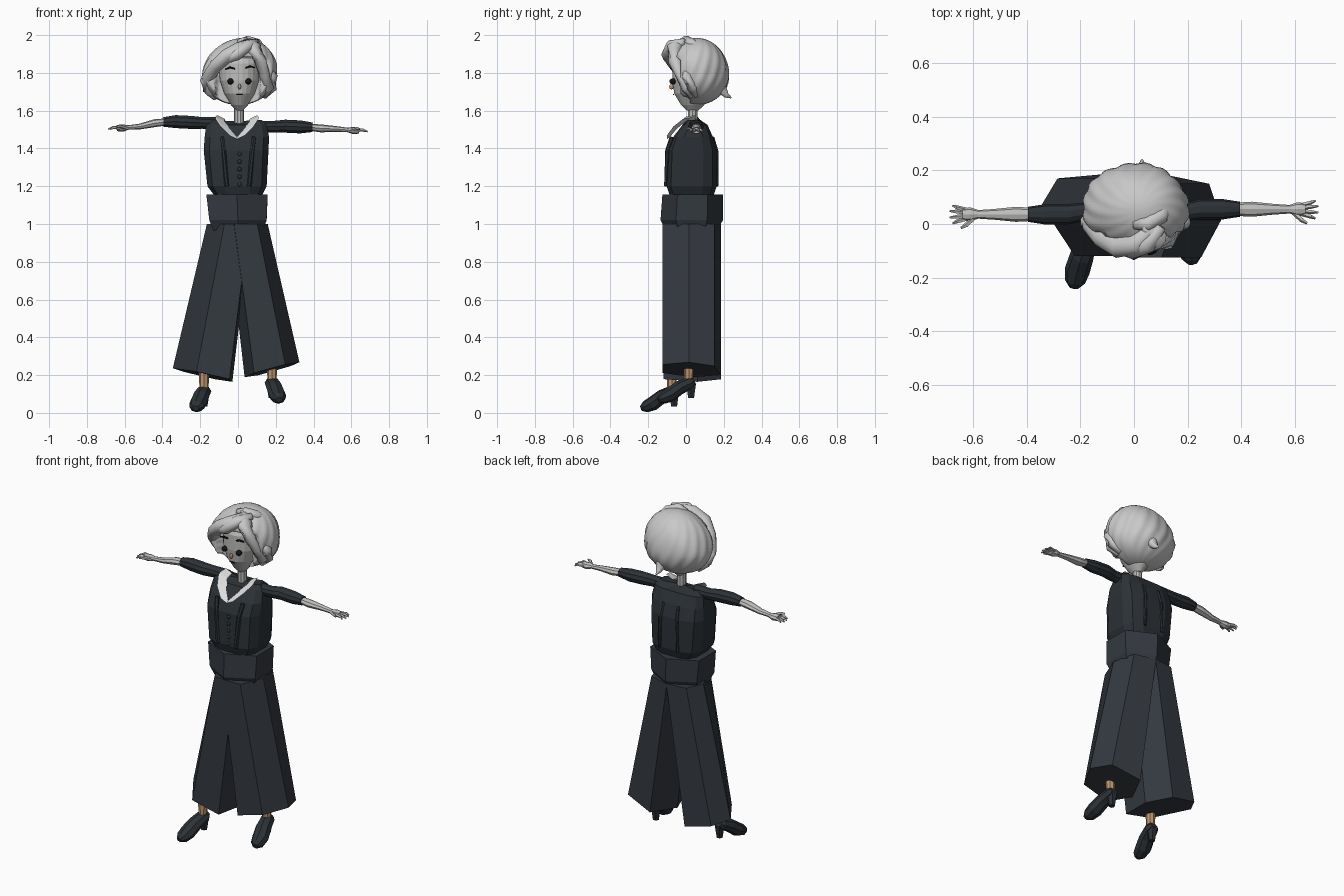
import bpy, bmesh, math
from mathutils import Vector

if "Cube" in bpy.data.objects:
    bpy.data.objects.remove(bpy.data.objects["Cube"])


def material(name, r, g, b):
    m = bpy.data.materials.new(name)
    m.use_nodes = True
    m.diffuse_color = (r, g, b, 1)
    m.node_tree.nodes["Principled BSDF"].inputs["Base Color"].default_value = (r, g, b, 1)
    return m


CLOTH = material("charcoal trousers", .034, .041, .051)
JACKET = material("dark jacket", .025, .031, .037)
SKIN = material("pale skin", .52, .52, .51)
HAIR = material("silver hair", .58, .58, .58)
WHITE = material("white collar", .74, .74, .74)
BLACK = material("black", .008, .008, .008)
TAN = material("tan skin", .52, .31, .16)


def loft(name, rings, mat, smooth=False):
    """Skin a list of equal rings and close both ends."""
    bm = bmesh.new()
    rows = [[bm.verts.new(p) for p in ring] for ring in rings]
    n = len(rows[0])
    for a, b in zip(rows, rows[1:]):
        for i in range(n):
            j = (i + 1) % n
            bm.faces.new((a[i], a[j], b[j], b[i]))
    for row in (rows[0], rows[-1]):
        mid = bm.verts.new(sum((v.co for v in row), Vector()) / n)
        for i in range(n):
            bm.faces.new((row[i], row[(i + 1) % n], mid))
    bmesh.ops.recalc_face_normals(bm, faces=bm.faces)
    me = bpy.data.meshes.new(name)
    bm.to_mesh(me)
    bm.free()
    me.materials.append(mat)
    me.polygons.foreach_set("use_smooth", [smooth] * len(me.polygons))
    ob = bpy.data.objects.new(name, me)
    bpy.context.collection.objects.link(ob)
    return ob


def oval(x, y, z, rx, ry, n, phase=0.0, power=1.0):
    """Horizontal ring; a power under one squares it off."""
    ring = []
    for i in range(n):
        a = math.tau * i / n + phase
        c, s = math.cos(a), math.sin(a)
        ring.append(Vector((x + rx * math.copysign(abs(c) ** power, c),
                            y + ry * math.copysign(abs(s) ** power, s), z)))
    return ring


def tube(name, path, mat, n=8, flat=1.0, smooth=False):
    """Sweep a circle along points given as (x, y, z, radius)."""
    pts = [Vector(p[:3]) for p in path]
    rings = []
    for i, p in enumerate(pts):
        d = pts[min(i + 1, len(pts) - 1)] - pts[max(i - 1, 0)]
        side = d.cross(Vector((0, 0, 1))).normalized()
        if side.length < .5:
            side = Vector((1, 0, 0))
        up = side.cross(d).normalized()
        r = path[i][3]
        rings.append([p + side * r * math.cos(math.tau * k / n)
                      + up * r * flat * math.sin(math.tau * k / n) for k in range(n)])
    return loft(name, rings, mat, smooth)


def ball(name, x, y, z, r, mat, sx=1, sy=1, sz=1):
    bpy.ops.mesh.primitive_uv_sphere_add(segments=12, ring_count=8, radius=r, location=(x, y, z))
    ob = bpy.context.object
    ob.name = name
    ob.scale = (sx, sy, sz)
    ob.data.materials.append(mat)
    bpy.ops.object.shade_smooth()
    return ob


# Wide six-sided trouser legs, cut square to their slanted axes
def trouser(name, outline, cx, top_x, low_z, slope):
    low = [(x, y, low_z + slope * (x - cx) - .06 * y) for x, y in outline]
    top = [(top_x + (x - cx) * .74, y, 1.0) for x, y in outline]
    loft(name, [low, top], CLOTH)


trouser("right_trouser_leg", [(-.345, .07), (-.22, -.12), (-.045, -.12),
                              (-.03, .06), (-.12, .185), (-.285, .17)], -.19, -.05, .205, -.23)
trouser("left_trouser_leg", [(.325, .015), (.25, -.125), (.085, -.125),
                             (.035, .03), (.11, .185), (.28, .15)], .18, .05, .23, .27)

# Hip band
loft("hip_band", [oval(0, .03, .965, .15, .135, 6, .52),
                  oval(0, .03, 1.02, .175, .165, 6, .52),
                  oval(-.005, .035, 1.155, .187, .16, 6, .52)], CLOTH)

# Jacket body: left x, right x, front y, back y, z
rings = []
for x0, x1, y0, y1, z in [(-.12, .125, -.085, .145, 1.14), (-.165, .155, -.105, .165, 1.2),
                          (-.185, .165, -.098, .165, 1.39), (-.18, .168, -.07, .145, 1.46),
                          (-.172, .155, -.02, .115, 1.525), (-.15, .13, .0, .085, 1.55)]:
    rings.append(oval((x0 + x1) / 2, (y0 + y1) / 2, z, (x1 - x0) / 2, (y1 - y0) / 2,
                      12, math.pi / 12, .6))
for p in rings[-1]:
    if abs(p.x) < .09:
        p.z -= .02
loft("jacket_body", rings, JACKET)

# Front panels, button row and back seam
for s, name in ((-1, "right"), (1, "left")):
    tube(name + "_front_edge", [(s * .085, -.075, 1.46, .012), (s * .075, -.098, 1.39, .012),
                                (s * .06, -.105, 1.2, .012)], JACKET, 6)
    tube(name + "_back_seam", [(s * .05, .14, 1.46, .01), (s * .055, .163, 1.38, .01),
                               (s * .06, .163, 1.2, .01)], JACKET, 6)
for i in range(5):
    ball("button", .008, -.101, 1.21 + i * .04, .011, JACKET, sy=.6)

# Collar: two flat bands meeting in a V
for s, name in ((-1, "right"), (1, "left")):
    cx = -.005
    spine = [(.085, .045, 1.56, .02), (.09, .0, 1.55, .024), (.062, -.05, 1.51, .026),
             (.02, -.085, 1.465, .02)]
    bands = []
    for x, y, z, w in spine:
        bands.append([Vector((cx + s * (x + a * w), y + b * .008 - .008, z + a * w * .5 + b * .006))
                      for a, b in ((-1, -1), (1, -1), (1, 1), (-1, 1))])
    loft(name + "_collar", bands, WHITE)

# Arms: sleeve, forearm, palm and spread fingers
for s, name, z0, z1, z2, y in ((-1, "right", 1.535, 1.54, 1.508, .036),
                               (1, "left", 1.515, 1.512, 1.495, .055)):
    tube(name + "_sleeve", [(s * .1, .045, z0, .035), (s * .19, .045, z0, .034),
                            (s * .25, y, z0 + .003, .038), (s * .33, y, z1 + .002, .038),
                            (s * .395, y, z1, .028)], JACKET, 10, .95)
    tube(name + "_forearm", [(s * .385, y, z1, .025), (s * .44, y, z1 - .006, .028),
                             (s * .52, y, z2 + .008, .02), (s * .58, y, z2 + .003, .016),
                             (s * .61, y, z2, .026), (s * .64, y, z2, .022)], SKIN, 8, .75)
    for k, spread in enumerate((-.034, -.012, .012, .032)):
        reach = .692 - abs(spread) * .5
        tube(name + "_finger", [(s * .625, y + spread * .5, z2, .009),
                                (s * .66, y + spread * .8, z2 + .003, .008),
                                (s * reach, y + spread, z2 - .006, .004)], SKIN, 5)
    tube(name + "_thumb", [(s * .595, y - .012, z2, .01), (s * .625, y - .04, z2 + .01, .009),
                           (s * .645, y - .052, z2 + .008, .005)], SKIN, 5)

# Ankles and pitched shoes
for name, x, y, z, dx in (("right", -.18, -.075, .0, -.04), ("left", .18, .015, .045, .035)):
    tube(name + "_ankle", [(x, y, z + .3, .03), (x, y, z + .12, .024)], TAN, 8)
    tube(name + "_shoe", [(x, y + .03, z + .125, .025), (x, y + .01, z + .115, .04),
                          (x + dx * .4, y - .05, z + .088, .045), (x + dx * .8, y - .1, z + .05, .047),
                          (x + dx, y - .14, z + .032, .038), (x + dx * 1.1, y - .162, z + .024, .018)],
         JACKET, 8, .82)
    tube(name + "_shoe_heel", [(x, y + .012, z + .11, .03), (x, y + .012, z + .035, .018)], JACKET, 6)

# Neck and pointed head
loft("neck", [oval(.005, .035, z, .026, .026, 10) for z in (1.46, 1.66)], SKIN)
loft("head", [oval(.008, .035, z, rx, ry, 22) for z, rx, ry in
              [(1.6, .018, .03), (1.63, .045, .062), (1.69, .082, .098), (1.76, .106, .108),
               (1.85, .113, .108), (1.92, .08, .075)]], SKIN)

# Face details
for x, bx, bz in ((-.04, -.042, 1.826), (.055, .065, 1.832)):
    ball("eye", x, -.07, 1.755, .016, BLACK, sy=1.1)
    tube("eyebrow", [(bx - .025, -.071, bz - .006, .004), (bx, -.078, bz + .003, .006),
                     (bx + .025, -.068, bz - .004, .004)], BLACK, 6)
ball("nose", .009, -.077, 1.727, .012, TAN, .7, 1, 1.2)
tube("mouth", [(-.008, -.066, 1.685, .003), (.024, -.066, 1.685, .003)], BLACK, 5)


# Hair: rippled shell, pushed back around the face
def hair_point(az, t):
    wave = 1 + .02 * math.sin(16 * az + 7 * t) * math.sin(t) + .012 * math.sin(5 * az - 3 * t)
    c, s = math.cos(t), math.sin(t) * wave
    x = .005 + .197 * s * math.cos(az) + .025 * max(c, 0)
    y = .057 + .17 * s * math.sin(az)
    z = 1.79 + c * (.195 if c > 0 else .16)
    if z < 1.87:
        y = max(y, .02 if abs(x) < .115 else -.03)
    return Vector((x, y, z))


loft("hair_shell", [[hair_point(math.tau * i / 96, .06 + 3.0 * j / 30) for i in range(96)]
                    for j in range(31)], HAIR, True)

# Swept locks over the forehead, curls at the sides and a flick at the nape
locks = {
    "fringe_right": [(.06, -.02, 1.965, .02), (.01, -.075, 1.93, .04), (-.06, -.085, 1.89, .042),
                     (-.12, -.05, 1.835, .038), (-.16, .0, 1.77, .036), (-.17, .03, 1.70, .015)],
    "fringe_front": [(.1, -.01, 1.965, .02), (.05, -.075, 1.945, .035), (-.01, -.095, 1.895, .036),
                     (-.07, -.085, 1.865, .022), (-.1, -.07, 1.83, .01)],
    "fringe_left": [(.04, .0, 1.975, .02), (.085, -.06, 1.93, .045), (.12, -.06, 1.86, .036),
                    (.14, -.03, 1.79, .03), (.16, .0, 1.72, .03), (.14, .03, 1.67, .012)],
    "crown_roll": [(.0, .0, 1.96, .02), (.05, .0, 1.972, .028), (.1, .03, 1.955, .03),
                   (.13, .09, 1.91, .02)],
    "left_curl": [(.15, .0, 1.83, .02), (.182, .01, 1.78, .032), (.18, .03, 1.72, .028),
                  (.14, .05, 1.675, .014)],
    "right_curl": [(-.14, .0, 1.83, .02), (-.168, .01, 1.76, .034), (-.15, .03, 1.7, .028),
                   (-.12, .06, 1.665, .014)],
    "nape_flick": [(.03, .17, 1.78, .04), (.03, .19, 1.71, .032), (.03, .215, 1.68, .016),
                   (.03, .24, 1.668, .004)],
}
for name, path in locks.items():
    tube(name, path, HAIR, 10, .9, True)
